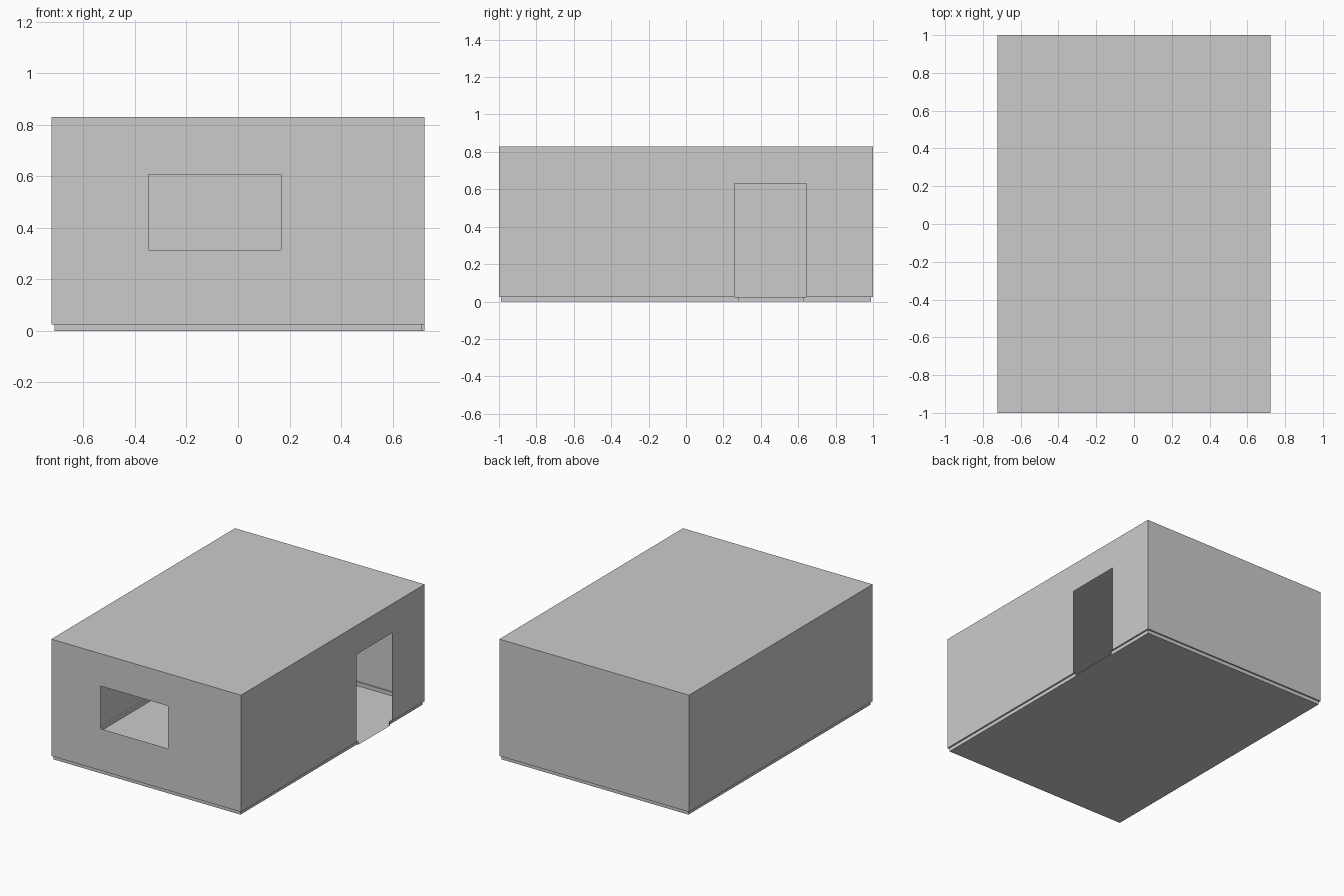
import bpy, bmesh

if "Cube" in bpy.data.objects:
    bpy.data.objects.remove(bpy.data.objects["Cube"])

X, Y = 0.723, 1.0          # wall half sizes
Z0, Z1 = 0.025, 0.83       # wall bottom and top
FX, FY = 0.712, 0.99       # sunken floor half sizes
DOOR = (0.26, 0.645, 0.63)             # y min, y max, top
SILL = (0.28, 0.625)                   # floor tongue in the doorway
WINDOW = (-0.348, 0.167, 0.313, 0.607) # x min, x max, z min, z max


def build(name, polys):
    """One thin-sheet object from a list of polygons."""
    bm = bmesh.new()
    for p in polys:
        bm.faces.new([bm.verts.new(c) for c in p])
    bmesh.ops.remove_doubles(bm, verts=bm.verts, dist=1e-5)
    me = bpy.data.meshes.new(name)
    bm.to_mesh(me)
    bm.free()
    ob = bpy.data.objects.new(name, me)
    bpy.context.collection.objects.link(ob)
    return ob


def panel(us, vs, to3d, hole=None):
    """Grid of quads over us x vs with one cell left open."""
    out = []
    for i in range(len(us) - 1):
        for j in range(len(vs) - 1):
            if (i, j) != hole:
                a, b, c, d = us[i], us[i + 1], vs[j], vs[j + 1]
                out.append([to3d(a, c), to3d(b, c), to3d(b, d), to3d(a, d)])
    return out


# Walls
build("front_wall", panel([-X, WINDOW[0], WINDOW[1], X], [Z0, WINDOW[2], WINDOW[3], Z1],
                          lambda u, v: (u, -Y, v), (1, 1)))
build("right_wall", panel([-Y, DOOR[0], DOOR[1], Y], [Z0, DOOR[2], Z1],
                          lambda u, v: (X, u, v), (1, 0)))
build("back_wall", panel([X, -X], [Z0, Z1], lambda u, v: (u, Y, v)))
build("left_wall", panel([Y, -Y], [Z0, Z1], lambda u, v: (-X, u, v)))

# Ceiling
build("ceiling", panel([-X, X], [-Y, Y], lambda u, v: (u, v, Z1)))

# Sunken floor, with a tongue reaching into the doorway
s0, s1 = SILL
outline = [(-FX, -FY), (FX, -FY), (FX, s0), (X, s0), (X, s1), (FX, s1), (FX, FY), (-FX, FY)]
build("floor", [[(x, y, 0) for x, y in outline]])

# Upright floor rim, open at the end of the tongue
rim = []
for i, (a, b) in enumerate(zip(outline, outline[1:] + outline[:1])):
    if i != 3:
        rim.append([(*a, 0), (*b, 0), (*b, Z0), (*a, Z0)])
build("floor_rim", rim)

# Narrow ledge joining the rim to the walls
ledge = []
for s in (-1, 1):
    ledge.append([(-X, s * Y, Z0), (X, s * Y, Z0), (FX, s * FY, Z0), (-FX, s * FY, Z0)])
ledge.append([(-X, -Y, Z0), (-FX, -FY, Z0), (-FX, FY, Z0), (-X, Y, Z0)])
ledge.append([(X, -Y, Z0), (X, s0, Z0), (FX, s0, Z0), (FX, -FY, Z0)])
ledge.append([(X, s1, Z0), (X, Y, Z0), (FX, FY, Z0), (FX, s1, Z0)])
build("wall_ledge", ledge)
